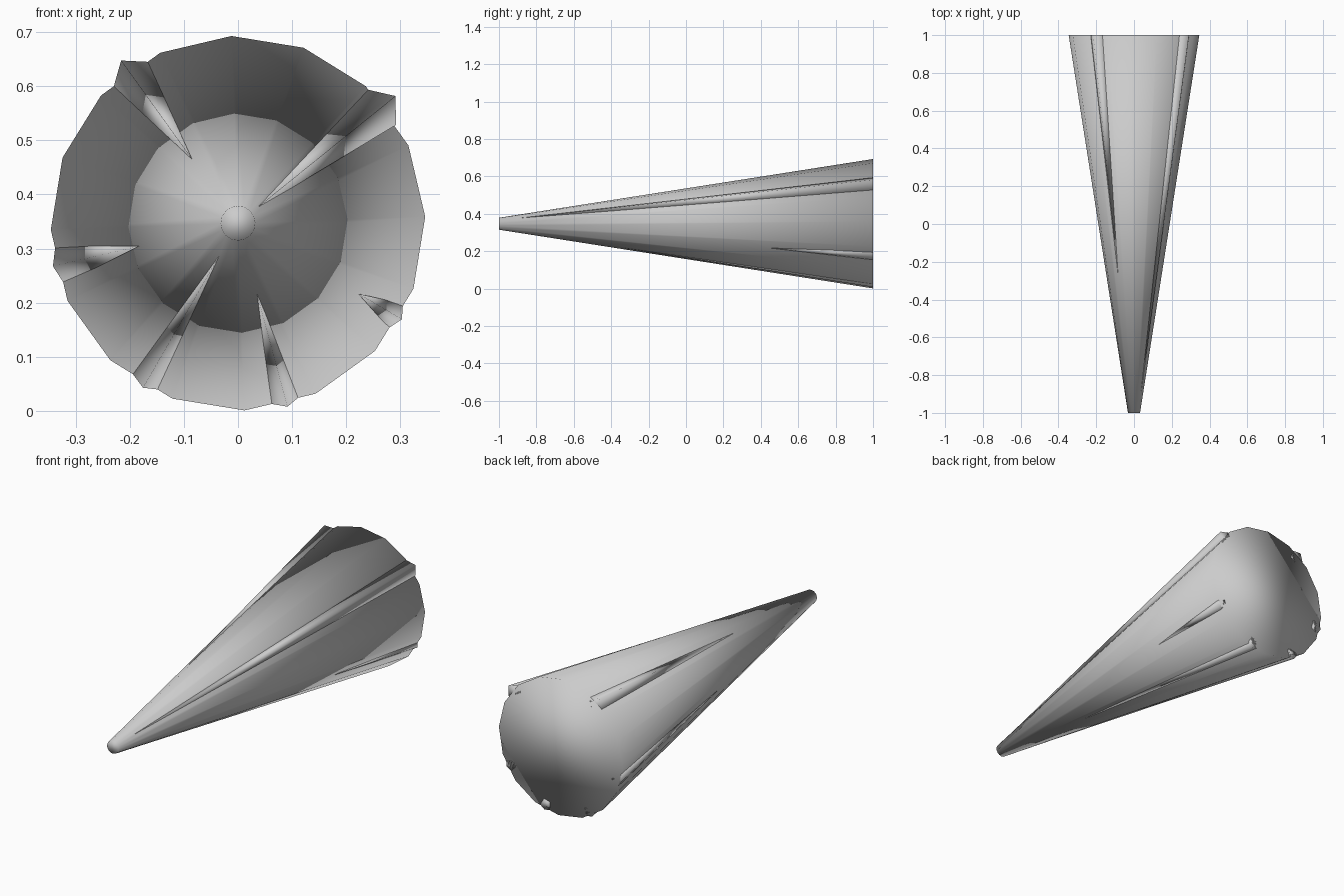
import bpy, bmesh
from math import radians, sin, cos, pi

if "Cube" in bpy.data.objects:
    bpy.data.objects.remove(bpy.data.objects["Cube"])

CZ = 0.347             # height of the horn axis
R_TIP, R_END = 0.032, 0.346


def polar(r, a, y, t=0.0):
    """Point at radius r and angle a in the front plane, shifted t sideways."""
    return (r * cos(a) - t * sin(a), y, CZ + r * sin(a) + t * cos(a))


def make_object(name, verts, faces):
    mesh = bpy.data.meshes.new(name)
    mesh.from_pydata(verts, [], faces)
    bm = bmesh.new()
    bm.from_mesh(mesh)
    bmesh.ops.recalc_face_normals(bm, faces=bm.faces)
    for f in bm.faces:
        f.smooth = True
    bm.to_mesh(mesh)
    bm.free()
    obj = bpy.data.objects.new(name, mesh)
    bpy.context.collection.objects.link(obj)
    return obj


# Main tapered body: 16 sides, flat ends, fully smooth
N = 16
angles = [radians(2) + 2 * pi * i / N for i in range(N)]
verts = [polar(R_TIP, a, -1) for a in angles] + [polar(R_END, a, 1) for a in angles]
faces = [(i, (i + 1) % N, N + (i + 1) % N, N + i) for i in range(N)]
faces += [tuple(range(N)), tuple(range(N, 2 * N))]
make_object("horn_body", verts, faces)


# Thin ridges half sunk in the body, each tapering to a point
def ridge(name, deg, r_peak, half, depth, y0):
    a = radians(deg)
    r0 = R_TIP + (R_END - R_TIP) * (y0 + 1) / 2
    side = r_peak - depth
    ring = [polar(r_peak, a, 1), polar(side, a, 1, half),
            polar(side - 0.04, a, 1, half * 0.6),
            polar(side - 0.04, a, 1, -half * 0.6), polar(side, a, 1, -half)]
    verts = [polar(r0 - 0.002, a, y0)] + ring
    faces = [(0, i + 1, (i + 1) % 5 + 1) for i in range(5)] + [(1, 2, 3, 4, 5)]
    make_object(name, verts, faces)


RIDGES = [  # angle, peak radius, half width, side depth, start y
    (38.9, 0.374, 0.042, 0.033, -0.97),
    (125.7, 0.370, 0.039, 0.031, -0.27),
    (-120.0, 0.351, 0.030, 0.013, -0.95),
    (-74.9, 0.351, 0.028, 0.013, -0.33),
    (-30.4, 0.351, 0.026, 0.013, 0.45),
    (-166.9, 0.351, 0.036, 0.013, 0.0),
]
for i, r in enumerate(RIDGES):
    ridge(f"ridge_{i + 1}", *r)
